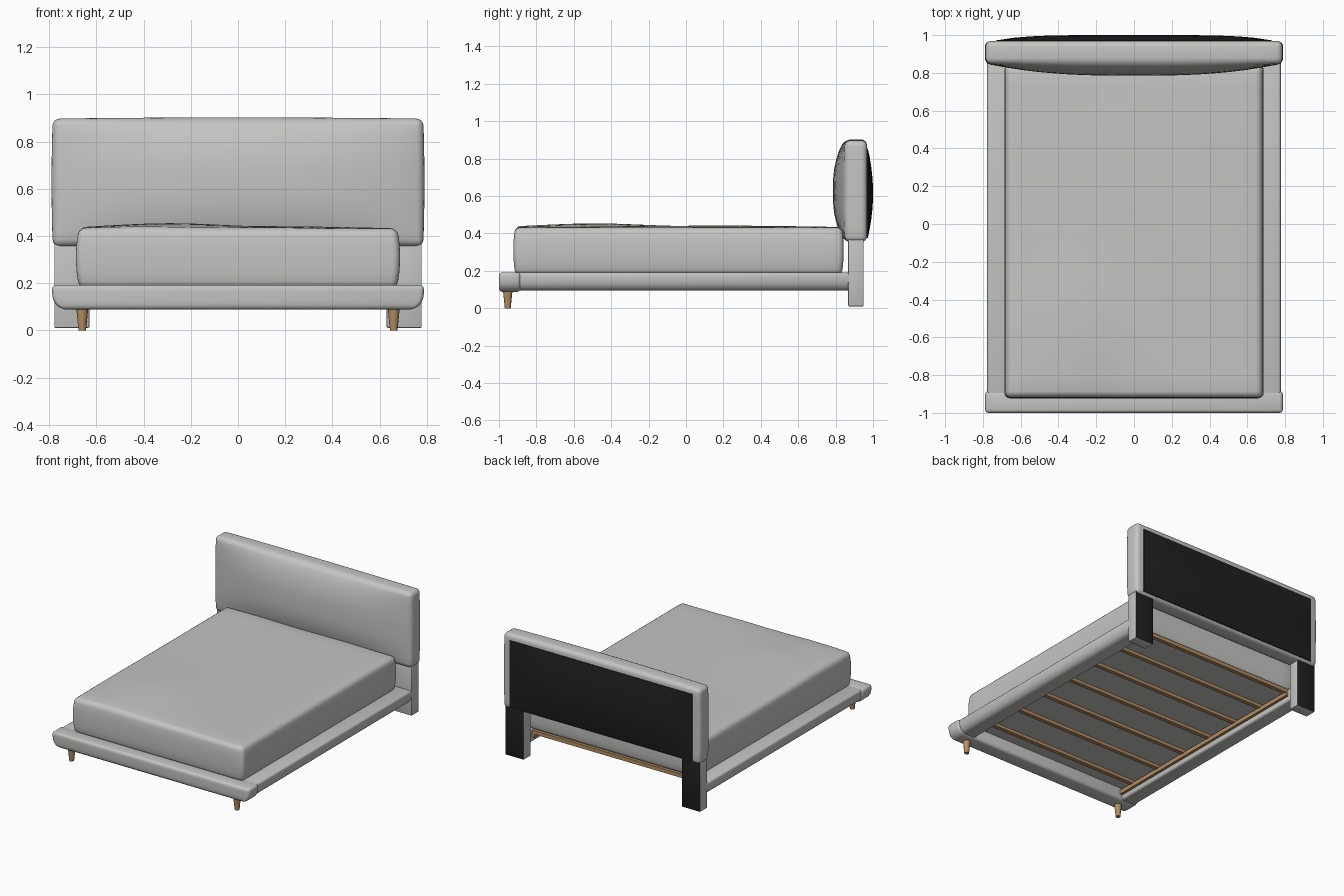
import bpy, bmesh, math
from mathutils import Vector

if "Cube" in bpy.data.objects:
    bpy.data.objects.remove(bpy.data.objects["Cube"])


def material(name, rgb):
    m = bpy.data.materials.new(name)
    m.diffuse_color = (*rgb, 1)
    m.use_nodes = True
    m.node_tree.nodes["Principled BSDF"].inputs["Base Color"].default_value = m.diffuse_color
    return m


FABRIC = material("light grey fabric", (0.555, 0.555, 0.545))
BLACK = material("black backing", (0.014, 0.014, 0.014))
WOOD = material("oak wood", (0.45, 0.27, 0.125))


def finish(name, bm, mats, smooth=True):
    me = bpy.data.meshes.new(name)
    bmesh.ops.recalc_face_normals(bm, faces=bm.faces)
    bm.to_mesh(me)
    bm.free()
    ob = bpy.data.objects.new(name, me)
    bpy.context.collection.objects.link(ob)
    for m in mats:
        me.materials.append(m)
    if smooth:
        bpy.ops.object.select_all(action='DESELECT')
        ob.select_set(True)
        bpy.context.view_layer.objects.active = ob
        bpy.ops.object.shade_smooth_by_angle(angle=math.radians(40))
    return ob


def soft_box(name, lo, hi, radius=0.0, cuts=(0, 0, 0), shape=None,
             mats=(FABRIC,), segments=3, back_black=False):
    """Box from corner lo to hi with rounded edges, sliced so shape(v) can bend it."""
    lo, hi = Vector(lo), Vector(hi)
    bm = bmesh.new()
    bmesh.ops.create_cube(bm, size=1)
    for v in bm.verts:
        v.co = Vector([(a + b) / 2 + c * (b - a) for a, b, c in zip(lo, hi, v.co)])
    if radius:
        bmesh.ops.bevel(bm, geom=list(bm.edges), offset=radius, segments=segments,
                        profile=0.5, affect='EDGES')
    for axis in range(3):
        normal = Vector((0, 0, 0))
        normal[axis] = 1
        a, b = lo[axis] + radius, hi[axis] - radius
        for i in range(cuts[axis]):
            point = normal * (a + (b - a) * (i + 1) / (cuts[axis] + 1))
            bmesh.ops.bisect_plane(bm, geom=bm.verts[:] + bm.edges[:] + bm.faces[:],
                                   plane_co=point, plane_no=normal)
    if shape:
        for v in bm.verts:
            shape(v.co)
    if back_black:
        bm.normal_update()
        for f in bm.faces:
            f.material_index = int(f.normal.y > 0.7)
    return finish(name, bm, mats, smooth=radius > 0 or shape is not None)


# Mattress: bulging sides, gently crowned and rumpled top, settled into the frame
def mattress_shape(p):
    u, v = p.x / 0.675, (p.y + 0.04) / 0.88
    mid = max(0, 1 - ((p.z - 0.31) / 0.12) ** 2)
    if p.z > 0.4:
        lift = 0.007 * max(0, 1 - u * u) * max(0, 1 - v ** 4)
        lift += 0.016 * math.exp(-((p.x + 0.35) ** 2 / 0.08 + (p.y + 0.55) ** 2 / 0.12))
        lift += 0.002 * math.sin(9 * p.x + 7 * p.y) * max(0, 1 - u * u)
        p.z += lift * (p.z - 0.4) / 0.03
    if abs(u) > 0.9:
        p.x += math.copysign(0.012 * mid, p.x)
    if abs(v) > 0.94:
        p.y += math.copysign(0.008 * mid, v)


soft_box("mattress", (-0.675, -0.915, 0.178), (0.675, 0.835, 0.432), 0.03,
         (17, 21, 4), mattress_shape, segments=4)


# Headboard cushion: domed front, slightly bowed ends
def headboard_shape(p):
    u, v = min(1, abs(p.x) / 0.785), min(1, abs(p.z - 0.627) / 0.273)
    t = (0.968 - p.y) / 0.118
    p.y -= 0.065 * t * (1 - u ** 2.7) * (1 - v ** 2.6)
    if p.z > 0.8:
        p.z += 0.005 * (1 - u * u)
    if u > 0.95:
        p.x += math.copysign(0.005 * (1 - v * v), p.x)


soft_box("headboard", (-0.785, 0.85, 0.355), (0.785, 0.968, 0.897), 0.03,
         (17, 0, 11), headboard_shape, segments=4)


# Black panel on the back of the headboard
def panel_shape(p):
    u, v = abs(p.x) / 0.73, abs(p.z - 0.615) / 0.24
    if p.y > 0.965:
        p.y += 0.028 * (1 - min(1, u) ** 5) * (1 - min(1, v) ** 2)


soft_box("headboard_back_panel", (-0.73, 0.955, 0.375), (0.73, 0.972, 0.855), 0,
         (15, 0, 9), panel_shape, (BLACK,))


# Front and side rails: outer ends curl inward towards the bottom
def rail_curl(p):
    if abs(p.x) > 0.74:
        t = min(1, max(0, (0.19 - p.z) / 0.1))
        p.x -= math.copysign(0.04 * t ** 4, p.x)


soft_box("front_rail", (-0.788, -1.0, 0.088), (0.788, -0.885, 0.192), 0.018,
         (0, 0, 4), rail_curl)

for side, label in ((-1, "left"), (1, "right")):
    def span(a, b):
        return sorted((side * a, side * b))

    x0, x1 = span(0.64, 0.777)
    soft_box(label + "_side_rail", (x0, -0.915, 0.095), (x1, 0.88, 0.19), 0.014,
             (0, 0, 4), rail_curl)

    # Rear leg panels, black on the back
    x0, x1 = span(0.63, 0.778)
    soft_box(label + "_rear_leg", (x0, 0.867, 0.01), (x1, 0.95, 0.42), 0.005,
             mats=(FABRIC, BLACK), segments=2, back_black=True)

    # Ledger that carries the slats
    x0, x1 = span(0.62, 0.645)
    soft_box(label + "_slat_ledger", (x0, -0.89, 0.13), (x1, 0.84, 0.16),
             mats=(WOOD,))

    # Tapered front foot
    bm = bmesh.new()
    bmesh.ops.create_cone(bm, cap_ends=True, segments=20, radius1=0.016,
                          radius2=0.027, depth=0.11)
    bmesh.ops.translate(bm, verts=bm.verts, vec=(side * 0.66, -0.953, 0.055))
    finish(label + "_front_foot", bm, [WOOD])

# Cross slats under the mattress
for i in range(7):
    y = -0.765 + 0.265 * i
    soft_box(f"slat_{i + 1}", (-0.645, y - 0.015, 0.155), (0.645, y + 0.015, 0.182),
             mats=(WOOD,))
